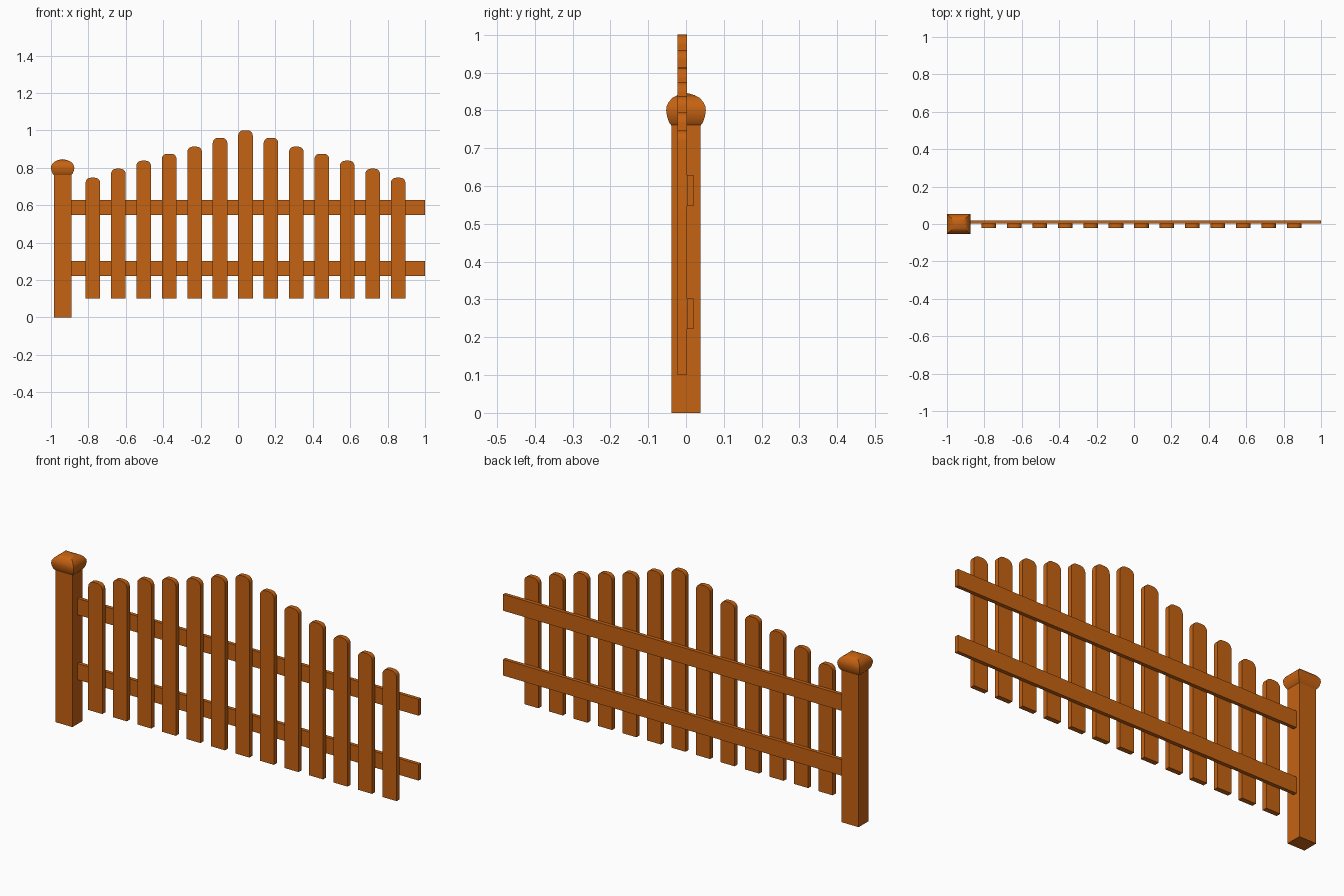
import bpy, bmesh, math

if "Cube" in bpy.data.objects:
    bpy.data.objects.remove(bpy.data.objects["Cube"])

wood = bpy.data.materials.new("orange brown wood")
wood.diffuse_color = (0.56, 0.122, 0.006, 1)
wood.use_nodes = True
wood.node_tree.nodes["Principled BSDF"].inputs["Base Color"].default_value = wood.diffuse_color


def finish(bm, name, angle=None):
    bmesh.ops.recalc_face_normals(bm, faces=bm.faces[:])
    mesh = bpy.data.meshes.new(name)
    bm.to_mesh(mesh)
    bm.free()
    mesh.materials.append(wood)
    obj = bpy.data.objects.new(name, mesh)
    bpy.context.collection.objects.link(obj)
    if angle:
        bpy.ops.object.select_all(action='DESELECT')
        bpy.context.view_layer.objects.active = obj
        obj.select_set(True)
        bpy.ops.object.shade_smooth_by_angle(angle=math.radians(angle))
    return obj


def box(name, x0, x1, y0, y1, z0, z1):
    bm = bmesh.new()
    bmesh.ops.create_cube(bm, size=1)
    for v in bm.verts:
        v.co.x = x1 if v.co.x > 0 else x0
        v.co.y = y1 if v.co.y > 0 else y0
        v.co.z = z1 if v.co.z > 0 else z0
    return finish(bm, name)


def picket(name, cx, top, half=0.039, r=0.028, z0=0.10, y0=-0.022, y1=0.002):
    # board outline with rounded top corners, extruded in depth
    pts = [(cx - half, z0), (cx + half, z0)]
    for side, start in ((1, 0), (-1, 90)):
        for i in range(6):
            a = math.radians(start + 18 * i)
            pts.append((cx + side * (half - r) + r * math.cos(a),
                        top - r + r * math.sin(a)))
    bm = bmesh.new()
    face = bm.faces.new([bm.verts.new((x, y0, z)) for x, z in pts])
    ext = bmesh.ops.extrude_face_region(bm, geom=[face])
    for v in ext["geom"]:
        if isinstance(v, bmesh.types.BMVert):
            v.co.y = y1
    return finish(bm, name, 30)


# Post
PX = -0.9375
box("post", PX - 0.047, PX + 0.047, -0.039, 0.039, 0, 0.77)

# Post cap: rectangular rings following a domed profile (scale, height)
profile = [(0.74, 0.76), (0.86, 0.769), (0.95, 0.783), (1.0, 0.80), (0.97, 0.811),
           (0.86, 0.823), (0.68, 0.833), (0.44, 0.840), (0.2, 0.844)]
bm = bmesh.new()
rings = [[bm.verts.new((PX + sx * 0.0625 * s, sy * 0.0525 * s, z))
          for sx, sy in ((-1, -1), (1, -1), (1, 1), (-1, 1))] for s, z in profile]
for a, b in zip(rings, rings[1:]):
    for i in range(4):
        j = (i + 1) % 4
        bm.faces.new((a[i], a[j], b[j], b[i]))
bm.faces.new(rings[0][::-1])
apex = bm.verts.new((PX, 0, 0.846))
for i in range(4):
    bm.faces.new((rings[-1][i], rings[-1][(i + 1) % 4], apex))
finish(bm, "post_cap", 32)

# Rails
box("lower_rail", -0.892, 1.0, 0.002, 0.02, 0.222, 0.303)
box("upper_rail", -0.892, 1.0, 0.002, 0.02, 0.547, 0.629)

# Pickets, arched symmetrically about the tallest one
tops = [1.0, 0.96, 0.913, 0.875, 0.838, 0.795, 0.747]
for i in range(-6, 7):
    picket(f"picket_{i + 7}", 0.040 + 0.136 * i, tops[abs(i)])
